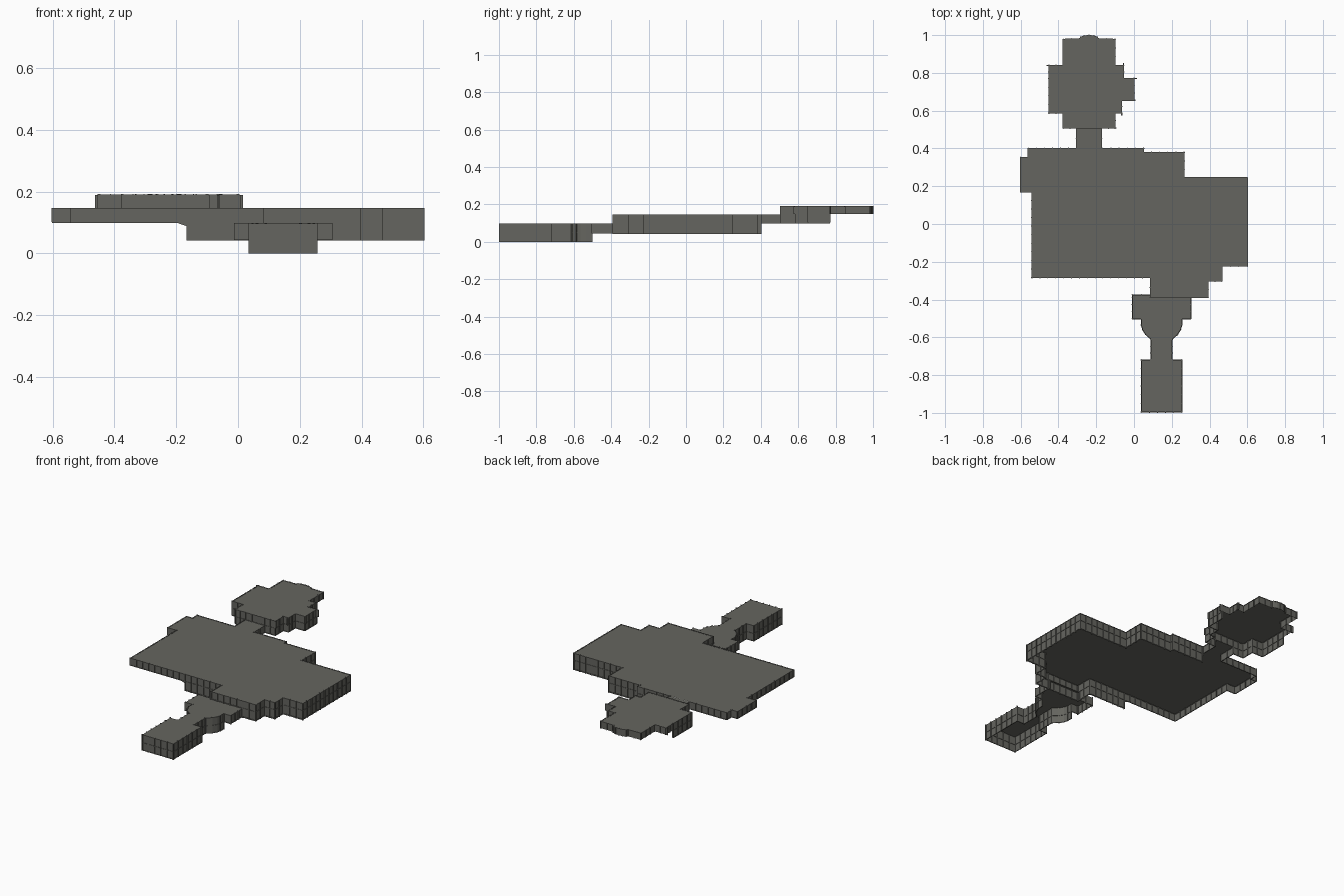
import bpy, bmesh, math
from mathutils import Vector, Matrix

grey = bpy.data.materials.new("concrete grey")
grey.diffuse_color = (0.13, 0.13, 0.115, 1)
STOREYS = (0.0, 0.046, 0.099, 0.143, 0.188)


def box(bm, centre, size, angle=0.0):
    m = (Matrix.Translation(centre) @ Matrix.Rotation(angle, 4, 'Z')
         @ Matrix.Diagonal((*size, 1)))
    bmesh.ops.create_cube(bm, size=1, matrix=m)


def finish(bm, name):
    me = bpy.data.meshes.new(name)
    bm.to_mesh(me)
    bm.free()
    me.materials.append(grey)
    bpy.context.collection.objects.link(bpy.data.objects.new(name, me))


def room(name, outline, top, bottom, pitch=0.0435):
    """Roof sheet, hanging wall panels, and ribs; open underneath.
    bottom(point, midpoint) gives the wall foot, None leaves a doorway."""
    roof, walls, ribs = bmesh.new(), bmesh.new(), bmesh.new()
    f = roof.faces.new([roof.verts.new((x, y, top)) for x, y in outline])
    f.normal_update()
    bmesh.ops.triangulate(roof, faces=[f])
    for a, b in zip(outline, outline[1:] + outline[:1]):
        a, b = Vector(a), Vector(b)
        mid, d = (a + b) / 2, b - a
        za, zb = bottom(a, mid), bottom(b, mid)
        if za is None or za >= top:
            continue
        walls.faces.new([walls.verts.new(v) for v in (
            (*a, za), (*b, zb), (*b, top), (*a, top))])
        angle = math.atan2(d.y, d.x)
        n = max(1, round(d.length / pitch))
        for i in range(n + 1):                      # upright ribs
            p, z = a.lerp(b, i / n), za + (zb - za) * i / n
            box(ribs, (*p, (z + top) / 2 + 0.001), (0.004, 0.009, top - z + 0.002), angle)
        for z in STOREYS:                           # level bands
            if max(za, zb) - 0.004 < z < top + 0.001:
                box(ribs, (*mid, z + 0.002), (d.length, 0.005, 0.003), angle)
    finish(roof, name + "_roof")
    finish(walls, name + "_walls")
    finish(ribs, name + "_ribs")


# main hall: shallow west side, stair slope, two-storey east side
def hall_foot(p, mid):
    if mid.y > 0.39 and -0.305 < mid.x < -0.17:
        return None
    if mid.x < -0.205:
        return 0.102
    if mid.x < -0.165:
        return 0.102 - 0.014 * (p.x + 0.205) / 0.04
    return 0.042

room("main_hall", [
    (-0.54, -0.283), (-0.205, -0.283), (-0.165, -0.283), (0.087, -0.283),
    (0.087, -0.388), (0.393, -0.388), (0.393, -0.303), (0.465, -0.303),
    (0.465, -0.222), (0.60, -0.222), (0.60, 0.245), (0.265, 0.245),
    (0.265, 0.378), (0.05, 0.378), (0.05, 0.40), (-0.165, 0.40), (-0.171, 0.40),
    (-0.304, 0.40), (-0.56, 0.40), (-0.56, 0.353), (-0.60, 0.353),
    (-0.60, 0.17), (-0.54, 0.17)], 0.145, hall_foot)

# passage to the north room
room("north_passage", [(-0.304, 0.40), (-0.171, 0.40), (-0.171, 0.508), (-0.304, 0.508)],
     0.1445, lambda p, m: 0.103 if 0.41 < m.y < 0.5 else None)

# north room, highest level, with bowed end
bow = [(-0.238 + 0.05 * math.cos(t), 0.98 + 0.018 * math.sin(t))
       for t in (math.pi * i / 6 for i in range(7))]
room("north_room", [
    (-0.375, 0.508), (-0.304, 0.508), (-0.171, 0.508), (-0.10, 0.508),
    (-0.10, 0.588), (-0.065, 0.588), (-0.065, 0.655), (0.0, 0.655),
    (0.0, 0.77), (-0.055, 0.77), (-0.055, 0.84), (-0.10, 0.84), (-0.10, 0.978)]
    + bow + [(-0.375, 0.978), (-0.375, 0.84), (-0.45, 0.84), (-0.45, 0.77),
             (-0.45, 0.588), (-0.375, 0.588)], 0.19,
    lambda p, m: (0.145 if m.y < 0.52 and -0.3 < m.x < -0.18
                  else 0.103 if m.y < 0.765 else 0.148))

# small wall stubs at the north room corners
stubs = bmesh.new()
for x, y, lx, ly in ((-0.457, 0.84, 0.012, 0.006), (-0.055, 0.845, 0.006, 0.016),
                     (0.008, 0.77, 0.016, 0.006), (-0.098, 0.508, 0.012, 0.006),
                     (0.004, 0.655, 0.01, 0.006), (-0.065, 0.582, 0.006, 0.014)):
    box(stubs, (x, y, 0.169), (lx, ly, 0.042))
finish(stubs, "corner_stubs")

# entry wing: end room, neck, flared lobby and cross hall
half = [(0.107, -0.995), (0.107, -0.72), (0.056, -0.72), (0.056, -0.61),
        (0.084, -0.585), (0.1, -0.56), (0.107, -0.535), (0.107, -0.502),
        (0.155, -0.502), (0.155, -0.388), (0.155, -0.375)]
wing = [(0.146 + x, y) for x, y in half] + [(0.087, -0.375)] \
    + [(0.146 - x, y) for x, y in reversed(half)]
room("entry_wing", wing, 0.097,
     lambda p, m: (0.0 if m.y < -0.505 else 0.044 if m.y < -0.38 or m.x < 0.087 else None))
